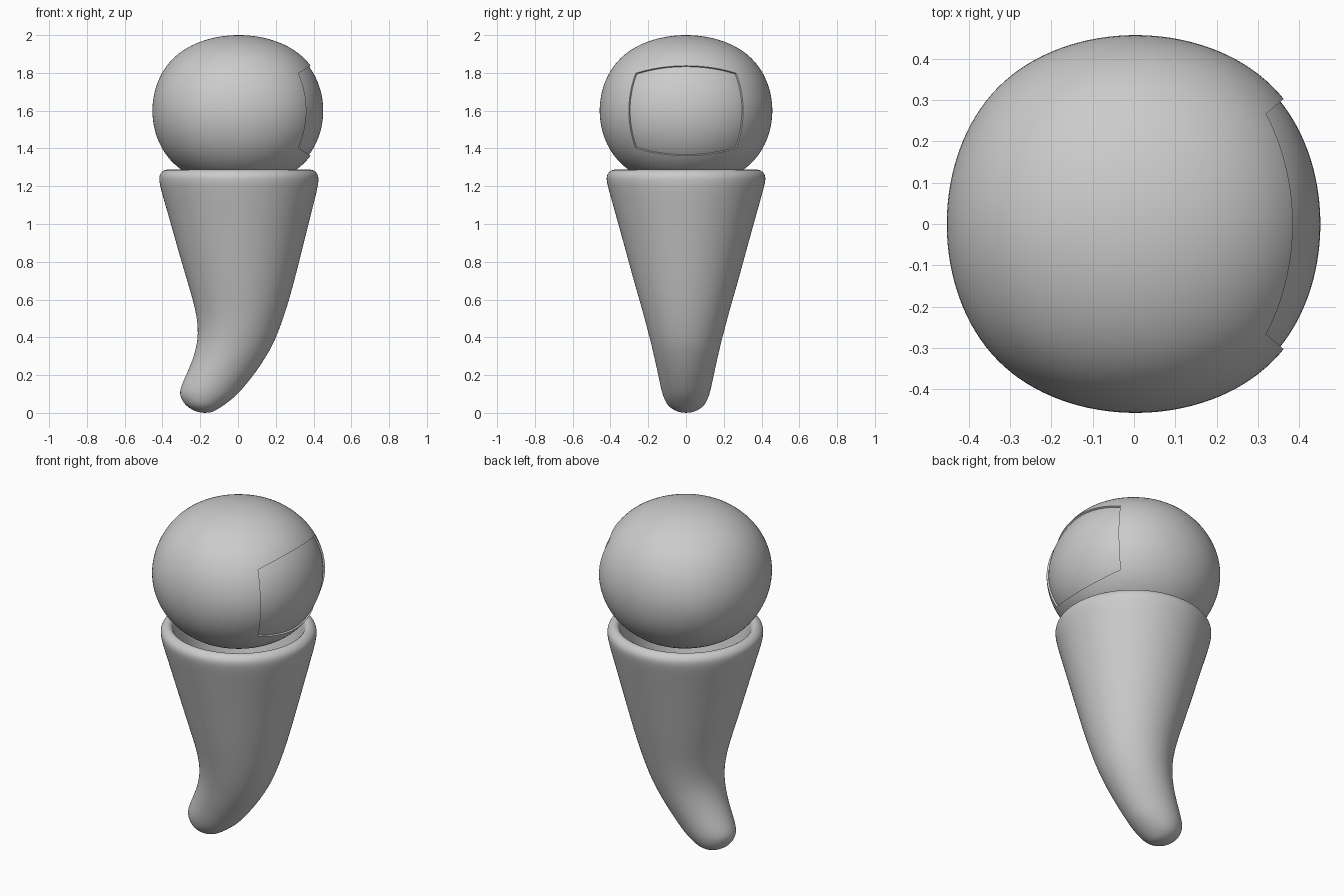
import bpy, bmesh, math
from mathutils import Vector

if "Cube" in bpy.data.objects:
    bpy.data.objects.remove(bpy.data.objects["Cube"])

grey = bpy.data.materials.new("plain grey")
grey.diffuse_color = (0.6, 0.6, 0.6, 1)
grey.use_nodes = True
grey.node_tree.nodes["Principled BSDF"].inputs["Base Color"].default_value = grey.diffuse_color


def add_object(name, bm, angle):
    bmesh.ops.recalc_face_normals(bm, faces=bm.faces)
    mesh = bpy.data.meshes.new(name)
    bm.to_mesh(mesh)
    bm.free()
    mesh.materials.append(grey)
    obj = bpy.data.objects.new(name, mesh)
    bpy.context.collection.objects.link(obj)
    bpy.ops.object.select_all(action='DESELECT')
    obj.select_set(True)
    bpy.context.view_layer.objects.active = obj
    bpy.ops.object.shade_smooth_by_angle(angle=math.radians(angle))
    return obj


# Ball: a rounded cube, slightly squashed, with a shallow recessed panel on +x
RADIUS, SQUASH, DEPTH = 0.457, 0.875, 0.01
U, V = 0.845, 0.715                     # panel half-width and half-height slopes
bpy.ops.mesh.primitive_cube_add(size=2)
cube = bpy.context.object
sub = cube.modifiers.new("round", 'SUBSURF')
sub.levels = 5
bm = bmesh.new()
bm.from_object(cube, bpy.context.evaluated_depsgraph_get())
bpy.data.objects.remove(cube)
size = RADIUS / max(v.co.x for v in bm.verts)
for v in bm.verts:
    v.co *= size

# Cut the panel outline with four planes through the centre
for normal in ((-U, 1, 0), (U, 1, 0), (-V, 0, 1), (V, 0, 1)):
    faces = [f for f in bm.faces if f.calc_center_median().x > 0.15]
    geom = set(faces)
    for f in faces:
        geom.update(f.verts)
        geom.update(f.edges)
    bmesh.ops.bisect_plane(bm, geom=list(geom), dist=1e-5,
                           plane_co=(0, 0, 0), plane_no=Vector(normal))


def in_panel(face):
    c = face.calc_center_median()
    return c.x > 0.15 and abs(c.y) < U * c.x and abs(c.z) < V * c.x


# Push the panel inwards
panel = [f for f in bm.faces if in_panel(f)]
new = bmesh.ops.extrude_face_region(bm, geom=panel)["geom"]
bmesh.ops.delete(bm, geom=[f for f in panel if f.is_valid], context='FACES')
for v in (g for g in new if isinstance(g, bmesh.types.BMVert)):
    v.co *= 1 - DEPTH / v.co.length
for v in bm.verts:
    v.co = (v.co.x + 0.004, v.co.y, v.co.z * SQUASH + 1.6)
add_object("ball", bm, 35)

# Curved hollow horn: rings of (height, left x, right x, half depth)
rings = [
    (0.003, -0.21, -0.14, 0.035), (0.015, -0.24, -0.115, 0.065),
    (0.04, -0.28, -0.075, 0.1), (0.09, -0.31, -0.01, 0.122),
    (0.135, -0.305, 0.03, 0.134), (0.2, -0.275, 0.083, 0.147),
    (0.28, -0.24, 0.138, 0.165), (0.36, -0.218, 0.185, 0.183),
    (0.44, -0.21, 0.218, 0.204), (0.55, -0.225, 0.257, 0.233),
    (0.7, -0.27, 0.299, 0.277), (0.87, -0.32, 0.342, 0.323),
    (1.05, -0.37, 0.387, 0.373), (1.18, -0.409, 0.42, 0.41),
    (1.24, -0.421, 0.43, 0.425), (1.27, -0.413, 0.421, 0.416),
    (1.288, -0.388, 0.396, 0.391),
    # inside wall, going back down
    (1.288, -0.368, 0.376, 0.371), (1.27, -0.35, 0.358, 0.354),
    (1.2, -0.335, 0.345, 0.34), (0.87, -0.25, 0.27, 0.253),
    (0.55, -0.155, 0.187, 0.163), (0.4, -0.14, 0.13, 0.125),
    (0.25, -0.18, 0.05, 0.09),
]
SIDES = 48
bm = bmesh.new()
loops = []
for z, left, right, ry in rings:
    cx, rx = (left + right) / 2, (right - left) / 2
    loops.append([bm.verts.new((cx + rx * math.cos(a), ry * math.sin(a), z))
                  for a in (2 * math.pi * i / SIDES for i in range(SIDES))])
for low, high in zip(loops, loops[1:]):
    for i in range(SIDES):
        j = (i + 1) % SIDES
        bm.faces.new((low[i], low[j], high[j], high[i]))
# Close the tip and the bottom of the hollow
for loop, centre in ((loops[0], (-0.175, 0, 0)), (loops[-1], (-0.065, 0, 0.24))):
    tip = bm.verts.new(centre)
    for i in range(SIDES):
        bm.faces.new((loop[i], loop[(i + 1) % SIDES], tip))
horn = add_object("horn", bm, 180)
smooth = horn.modifiers.new("smooth", 'SUBSURF')
smooth.levels = smooth.render_levels = 2
